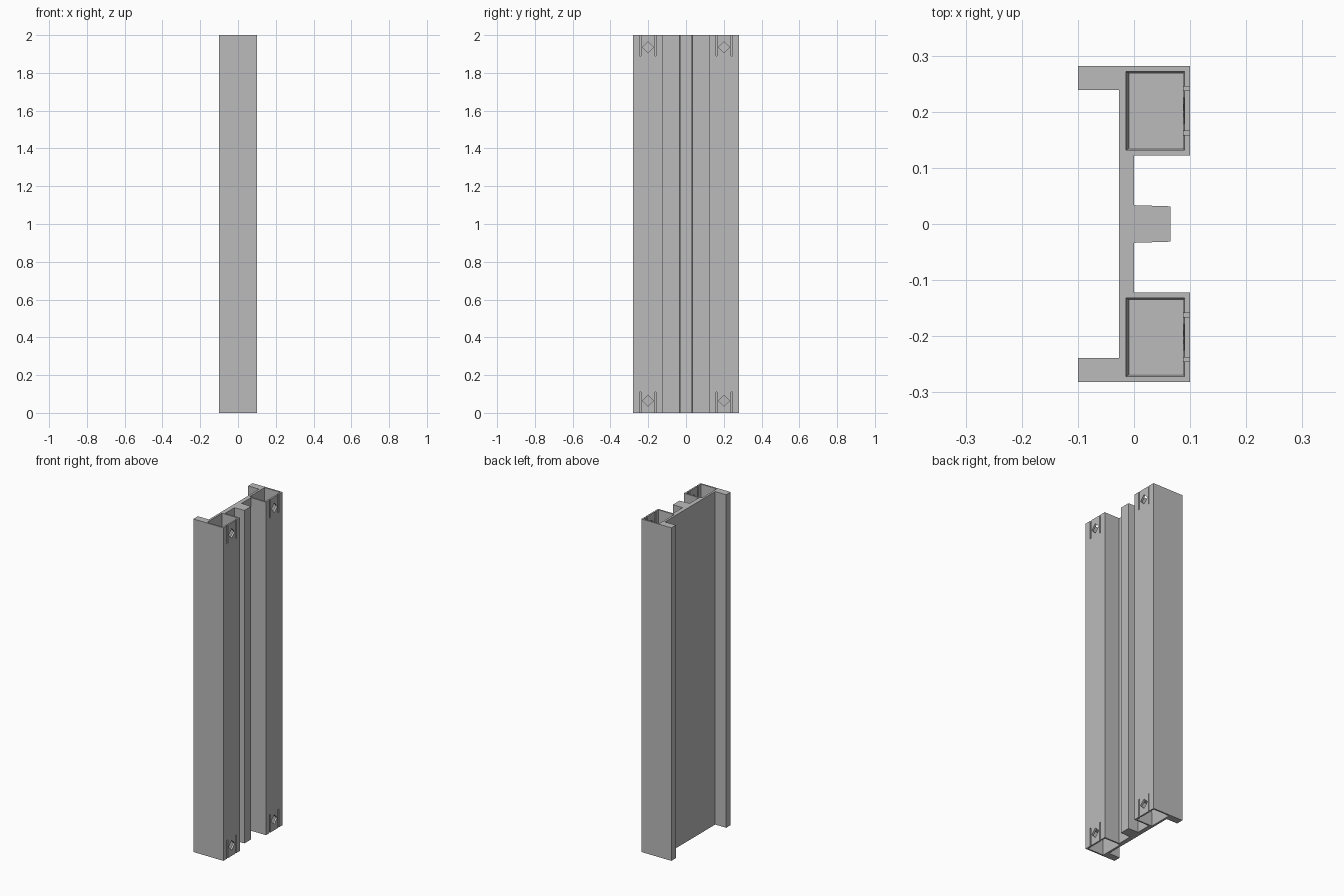
import bpy
import bmesh

if "Cube" in bpy.data.objects:
    bpy.data.objects.remove(bpy.data.objects["Cube"], do_unlink=True)

HEIGHT = 2.0
POCKET_DEPTH = 0.12
SLOT_DEPTH = 0.11

grey = bpy.data.materials.new("plain grey")
grey.use_nodes = True
colour = (0.5, 0.5, 0.5, 1)
grey.diffuse_color = colour
grey.node_tree.nodes["Principled BSDF"].inputs["Base Color"].default_value = colour


def loft(bm, start, end):
    """Closed solid between two matching outlines."""
    a = [bm.verts.new(p) for p in start]
    b = [bm.verts.new(p) for p in end]
    bm.faces.new(a)
    bm.faces.new(b)
    for i in range(len(a)):
        j = (i + 1) % len(a)
        bm.faces.new((a[i], a[j], b[j], b[i]))


def rect(x0, x1, y0, y1, z):
    return [(x0, y0, z), (x1, y0, z), (x1, y1, z), (x0, y1, z)]


def make_object(name, bm):
    bmesh.ops.recalc_face_normals(bm, faces=bm.faces)
    mesh = bpy.data.meshes.new(name)
    bm.to_mesh(mesh)
    bm.free()
    mesh.materials.append(grey)
    obj = bpy.data.objects.new(name, mesh)
    bpy.context.collection.objects.link(obj)
    return obj


# Extruded rail: half of the section, mirrored across y
half = [(0.065, 0.0315), (0.0, 0.0335), (0.0, 0.1225), (0.1, 0.1225),
        (0.1, 0.2815), (-0.1, 0.2815), (-0.1, 0.2385), (-0.027, 0.2385)]
section = half + [(x, -y) for x, y in reversed(half)]
bm = bmesh.new()
loft(bm, [(x, y, 0) for x, y in section], [(x, y, HEIGHT) for x, y in section])
rail = make_object("rail_body", bm)

# Cutters: drafted end pockets, then slits and diamond holes in the outer wall
pockets, openings = bmesh.new(), bmesh.new()
for end, inward in ((0, 1), (HEIGHT, -1)):
    outside = end - inward * 0.01
    for side in (-1, 1):
        mid = side * 0.2018
        loft(pockets,
             rect(-0.0145, 0.0905, mid - 0.0707, mid + 0.0707, outside),
             rect(-0.009, 0.087, mid - 0.066, mid + 0.066, end + inward * POCKET_DEPTH))
        for offset in (-0.04, 0.04):
            y = mid + offset
            loft(openings,
                 rect(0.08, 0.12, y - 0.0035, y + 0.0035, outside),
                 rect(0.08, 0.12, y - 0.0035, y + 0.0035, end + inward * SLOT_DEPTH))
        z, r = end + inward * 0.064, 0.029
        diamond = [(mid - r, z), (mid, z - r), (mid + r, z), (mid, z + r)]
        loft(openings, [(0.07, y, h) for y, h in diamond], [(0.12, y, h) for y, h in diamond])

bpy.context.view_layer.objects.active = rail
for name, cutter_mesh in (("pocket_cutter", pockets), ("opening_cutter", openings)):
    cutter = make_object(name, cutter_mesh)
    cutter.hide_render = True
    mod = rail.modifiers.new(name, "BOOLEAN")
    mod.operation = "DIFFERENCE"
    mod.solver = "EXACT"
    mod.object = cutter
    bpy.ops.object.modifier_apply(modifier=mod.name)
    bpy.data.objects.remove(cutter, do_unlink=True)
